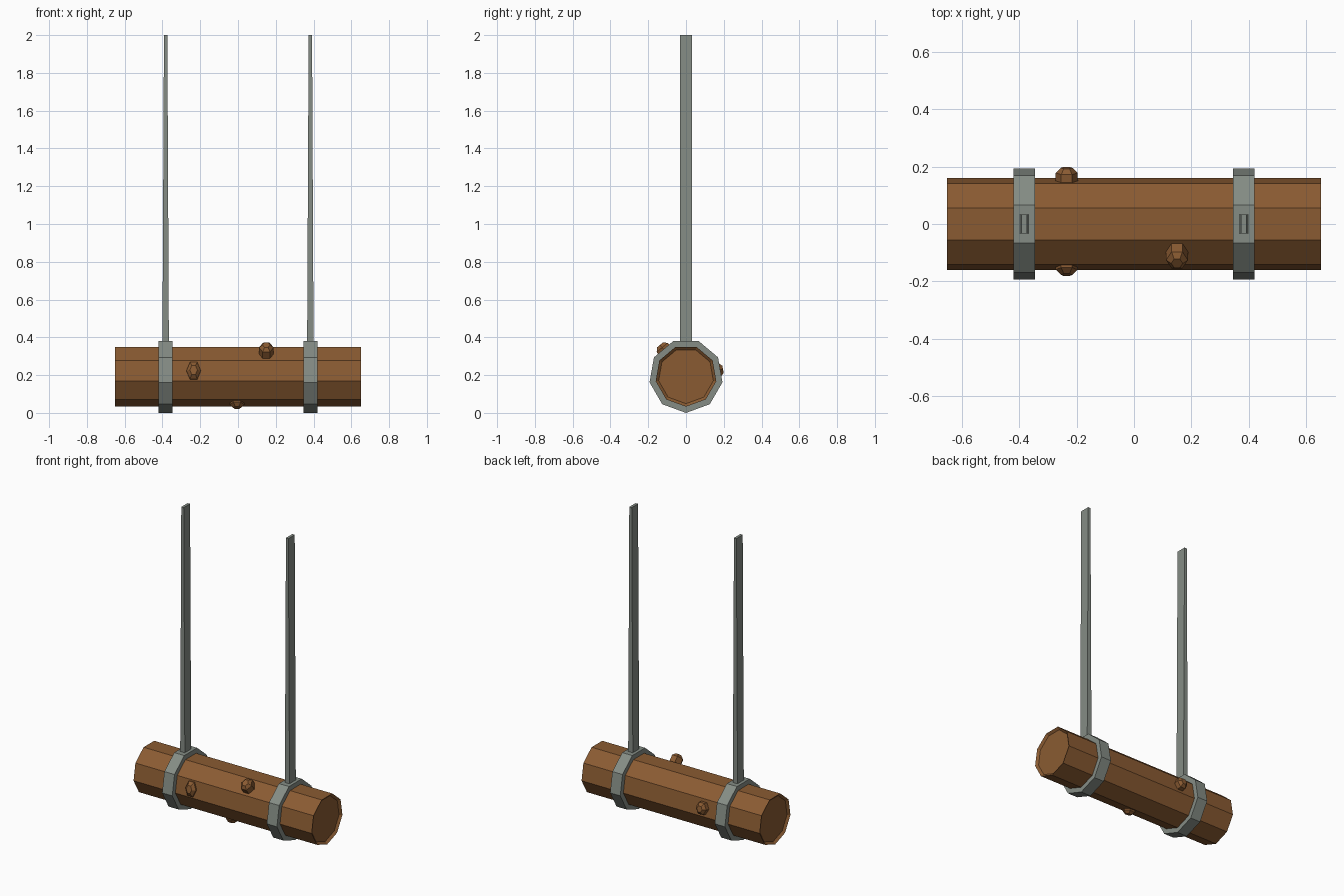
import bpy, bmesh, math
from mathutils import Vector

if "Cube" in bpy.data.objects:
    bpy.data.objects.remove(bpy.data.objects["Cube"])

CZ = 0.196          # height of the log axis
SIDES = 9


def material(name, rgb):
    m = bpy.data.materials.new(name)
    m.diffuse_color = (*rgb, 1)
    m.use_nodes = True
    m.node_tree.nodes["Principled BSDF"].inputs["Base Color"].default_value = m.diffuse_color
    return m


wood = material("brown wood", (0.255, 0.105, 0.032))
metal = material("grey metal", (0.235, 0.265, 0.235))


def finish(name, bm, mat):
    bmesh.ops.recalc_face_normals(bm, faces=bm.faces)
    me = bpy.data.meshes.new(name)
    bm.to_mesh(me)
    bm.free()
    me.materials.append(mat)
    ob = bpy.data.objects.new(name, me)
    bpy.context.collection.objects.link(ob)
    return ob


def loft(bm, rings, close=False):
    """Skin a list of point rings; cap the ends or close into a loop."""
    vs = [[bm.verts.new(p) for p in r] for r in rings]
    n = len(vs[0])
    pairs = list(zip(vs, vs[1:] + vs[:1])) if close else list(zip(vs, vs[1:]))
    for a, b in pairs:
        for i in range(n):
            j = (i + 1) % n
            bm.faces.new((a[i], a[j], b[j], b[i]))
    if not close:
        bm.faces.new(vs[0])
        bm.faces.new(vs[-1])


def ring(x, r):
    """Nine-sided ring around the log axis, flat side up."""
    angles = [math.radians(20 + 360 / SIDES * i) for i in range(SIDES)]
    return [Vector((x, r * math.sin(a), CZ + r * math.cos(a))) for a in angles]


# Log with shallow recessed ends
bm = bmesh.new()
loft(bm, [ring(x, r) for x, r in
          ((-0.638, 0.147), (-0.652, 0.163), (0.652, 0.163), (0.638, 0.147))])
finish("log", bm, wood)


# Branch stubs: chamfered hexagons standing on the log faces
def knot(name, x, angle, reach, half_v=0.04):
    a = math.radians(angle)
    n = Vector((0, math.sin(a), math.cos(a)))
    v = Vector((0, math.cos(a), -math.sin(a)))
    base = Vector((x, 0, CZ))
    rings = []
    for r, s in ((0.13, 1.0), (reach - 0.018, 0.95), (reach, 0.5)):
        rings.append([base + n * r
                      + Vector((0.04 * s * math.cos(math.pi / 3 * i), 0, 0))
                      + v * (half_v * s * math.sin(math.pi / 3 * i) / 0.866)
                      for i in range(6)])
    bm = bmesh.new()
    loft(bm, rings)
    finish(name, bm, wood)


knot("top_knot", 0.15, -40, 0.214)
knot("front_knot", -0.235, -80, 0.18, 0.048)
knot("back_knot", -0.235, 80, 0.199, 0.038)
knot("bottom_knot", -0.005, -160, 0.18)

# Metal bands and the tapered hanging straps
for side, s in (("left", -1), ("right", 1)):
    cx = s * 0.383
    bm = bmesh.new()
    loft(bm, [ring(cx + dx, r) for dx, r in
              ((-0.037, 0.158), (-0.037, 0.196), (0.037, 0.196), (0.037, 0.158))],
         close=True)
    finish(side + "_band", bm, metal)

    bm = bmesh.new()
    loft(bm, [[Vector((cx + sx * hx, sy * 0.033, z))
               for sx, sy in ((-1, -1), (1, -1), (1, 1), (-1, 1))]
              for z, hx in ((0.365, 0.017), (2.0, 0.009))])
    finish(side + "_strap", bm, metal)
